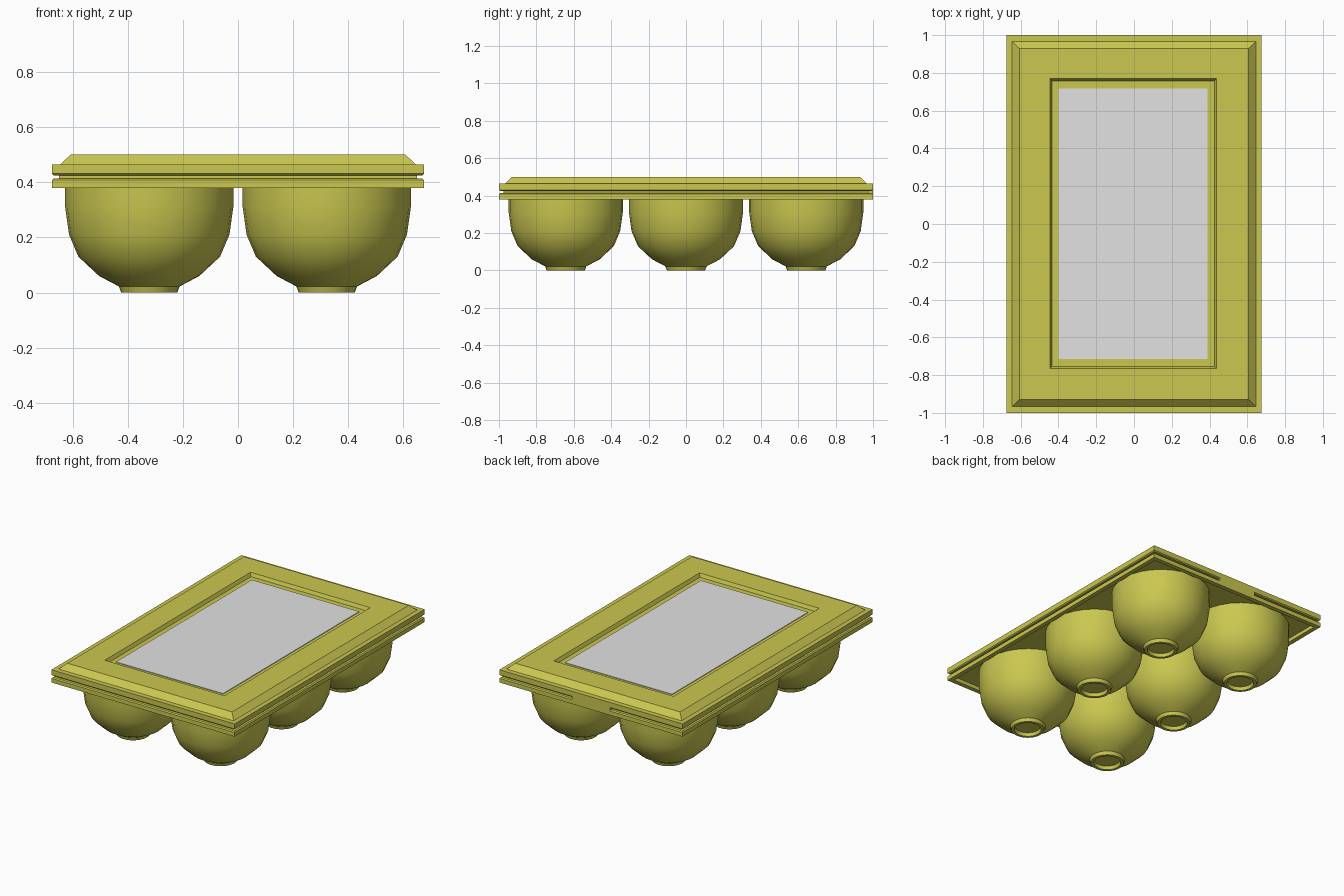
import bpy, bmesh, math

if "Cube" in bpy.data.objects:
    bpy.data.objects.remove(bpy.data.objects["Cube"])


def material(name, rgb):
    m = bpy.data.materials.new(name)
    m.diffuse_color = (*rgb, 1)
    m.use_nodes = True
    m.node_tree.nodes["Principled BSDF"].inputs["Base Color"].default_value = m.diffuse_color
    return m


OLIVE = material("olive yellow", (0.59, 0.575, 0.08))
GREY = material("pale grey", (0.76, 0.76, 0.76))


def finish(bm, name, mat):
    bmesh.ops.recalc_face_normals(bm, faces=bm.faces)
    me = bpy.data.meshes.new(name)
    bm.to_mesh(me)
    bm.free()
    me.materials.append(mat)
    ob = bpy.data.objects.new(name, me)
    bpy.context.collection.objects.link(ob)
    return ob


def loft(name, mat, rings):
    """Closed solid through rectangles given as (half x, half y, z, centre x, centre y)."""
    bm = bmesh.new()
    loops = []
    for hx, hy, z, *c in rings:
        cx, cy = c if c else (0, 0)
        loops.append([bm.verts.new((cx + sx * hx, cy + sy * hy, z))
                      for sx, sy in ((-1, -1), (1, -1), (1, 1), (-1, 1))])
    for a, b in zip(loops, loops[1:]):
        for i in range(4):
            j = (i + 1) % 4
            bm.faces.new((a[i], a[j], b[j], b[i]))
    bm.faces.new(loops[0])
    bm.faces.new(loops[-1])
    return finish(bm, name, mat)


def cup(name, cx, cy, segs=28):
    """Round bowl with a ring foot, spun from a profile of (radius, z)."""
    profile = [(0.305, 0.41), (0.305, 0.31), (0.291, 0.21), (0.257, 0.13),
               (0.182, 0.06), (0.11, 0.022), (0.102, 0.0), (0.084, 0.0), (0.078, 0.022)]
    bm = bmesh.new()
    loops = [[bm.verts.new((cx + r * math.cos(2 * math.pi * i / segs),
                            cy + r * math.sin(2 * math.pi * i / segs), z))
              for i in range(segs)] for r, z in profile]
    for a, b in zip(loops, loops[1:]):
        for i in range(segs):
            j = (i + 1) % segs
            bm.faces.new((a[i], a[j], b[j], b[i]))
    bm.faces.new(loops[0])
    bm.faces.new(loops[-1])
    ob = finish(bm, name, OLIVE)
    bpy.ops.object.select_all(action='DESELECT')
    ob.select_set(True)
    bpy.context.view_layer.objects.active = ob
    bpy.ops.object.shade_smooth_by_angle(angle=math.radians(35))


# Lower tray with a shallow skirt underneath
loft("tray_rim", OLIVE, [(0.645, 0.97, 0.405), (0.645, 0.97, 0.38), (0.675, 1.0, 0.38),
                         (0.675, 1.0, 0.408), (0.668, 0.993, 0.414)])

# Recessed seam between tray and lid, and the hinge at the back
loft("seam", OLIVE, [(0.65, 0.975, 0.41), (0.65, 0.975, 0.43)])
loft("hinge", OLIVE, [(0.14, 0.02, 0.408, 0, 0.98), (0.14, 0.02, 0.432, 0, 0.98)])

# Lid with sloped edge and sunken label panel
loft("lid", OLIVE, [(0.668, 0.993, 0.425), (0.675, 1.0, 0.431), (0.675, 1.0, 0.465),
                    (0.645, 0.967, 0.465), (0.607, 0.93, 0.5),
                    (0.441, 0.767, 0.5, -0.005, 0.002), (0.43, 0.756, 0.478, -0.005, 0.002)])

# Label
loft("label", GREY, [(0.395, 0.716, 0.477, -0.005, 0.002), (0.395, 0.716, 0.482, -0.005, 0.002)])

# Six egg cups
for col, x in enumerate((-0.322, 0.322)):
    for row, y in enumerate((-0.643, 0.0, 0.643)):
        cup(f"egg_cup_{col}_{row}", x, y)
